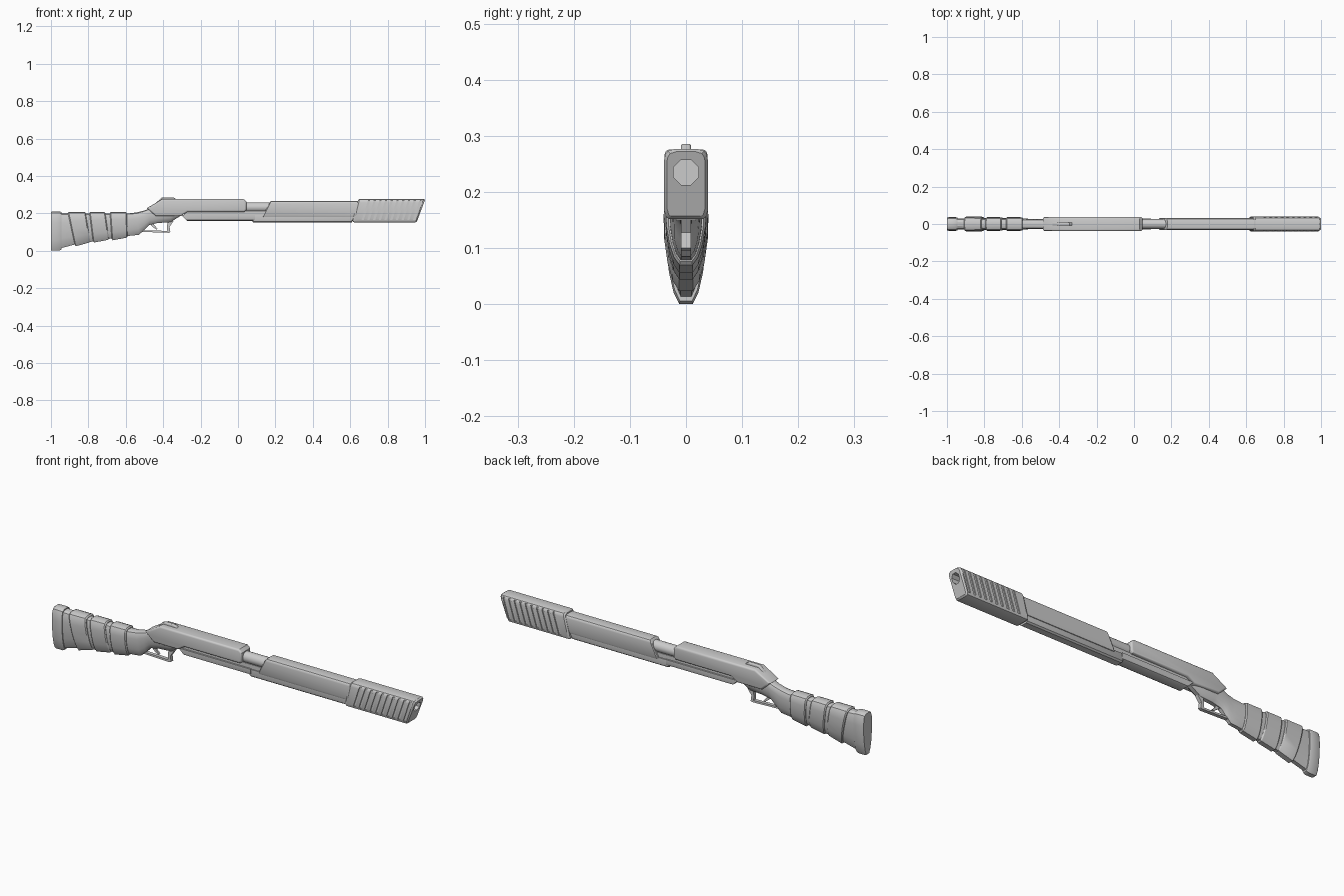
import bpy, bmesh, math

if "Cube" in bpy.data.objects:
    bpy.data.objects.remove(bpy.data.objects["Cube"])

# half cross-sections: (fraction of half width, fraction of height), bottom to top
OVAL = [(.32, 0), (.6, .1), (.82, .27), (.97, .5), (1, .72), (.95, .87), (.78, .96), (.4, 1)]
BOX = [(.75, 0), (.9, .02), (1, .12), (1, .84), (.95, .92), (.83, .97), (.5, 1)]
LOW = [(.6, 0), (.9, .15), (1, .4), (1, 1)]


def finish(name, bm, angle=32):
    bmesh.ops.recalc_face_normals(bm, faces=bm.faces[:])
    me = bpy.data.meshes.new(name)
    bm.to_mesh(me)
    bm.free()
    ob = bpy.data.objects.new(name, me)
    bpy.context.collection.objects.link(ob)
    bpy.ops.object.select_all(action='DESELECT')
    ob.select_set(True)
    bpy.context.view_layer.objects.active = ob
    bpy.ops.object.shade_smooth_by_angle(angle=math.radians(angle))
    return ob


def loft(name, half, stations):
    """stations: (x at bottom, x at top, z bottom, z top, half width)"""
    outline = half + [(-u, v) for u, v in reversed(half)]
    n = len(outline)
    bm = bmesh.new()
    rings = [[bm.verts.new((xb + (xt - xb) * v, u * w, zb + (zt - zb) * v)) for u, v in outline]
             for xb, xt, zb, zt, w in stations]
    for a, b in zip(rings, rings[1:]):
        for i in range(n):
            j = (i + 1) % n
            bm.faces.new((a[i], a[j], b[j], b[i]))
    bm.faces.new(rings[0])
    bm.faces.new(rings[-1])
    return finish(name, bm)


def plate(name, profile, w, bevel=0.0):
    """x-z profile extruded to +-w in y, with bevelled rims"""
    bm = bmesh.new()
    face = bm.faces.new([bm.verts.new((x, -w, z)) for x, z in profile])
    ext = bmesh.ops.extrude_face_region(bm, geom=[face])
    moved = [g for g in ext['geom'] if isinstance(g, bmesh.types.BMVert)]
    bmesh.ops.translate(bm, verts=moved, vec=(0, 2 * w, 0))
    bmesh.ops.recalc_face_normals(bm, faces=bm.faces[:])
    if bevel:
        rim = [e for e in bm.edges if abs(e.verts[0].co.y - e.verts[1].co.y) < 1e-6]
        bmesh.ops.bevel(bm, geom=rim, offset=bevel, segments=3, profile=.5, affect='EDGES')
    return finish(name, bm)


def cut(ob, cutter):
    m = ob.modifiers.new("cut", 'BOOLEAN')
    m.operation, m.solver, m.object = 'DIFFERENCE', 'EXACT', cutter
    bpy.context.view_layer.objects.active = ob
    bpy.ops.object.modifier_apply(modifier=m.name)
    bpy.data.objects.remove(cutter)


# Stock core and wrist
loft("stock_core", OVAL, [
    (-.96, -.96, .01, .203, .029), (-.87, -.88, .034, .2, .031), (-.7, -.7, .062, .2, .031),
    (-.58, -.58, .08, .2, .029), (-.53, -.54, .085, .205, .026), (-.5, -.5, .112, .215, .026),
    (-.475, -.47, .138, .228, .028), (-.43, -.43, .148, .235, .03),
    (-.36, -.36, .153, .24, .031), (-.29, -.29, .198, .24, .031)])

# Butt pad
loft("butt_pad", OVAL, [
    (-1, -1, .003, .207, .033), (-.994, -.994, 0, .21, .036),
    (-.955, -.955, 0, .21, .037), (-.945, -.945, .006, .207, .034)])

# Wrapped bands round the stock: bottom/top start, bottom/top end, bottom heights, half width
bands = [(-.872, -.91, -.79, -.815, .024, .044, .040),
         (-.775, -.795, -.69, -.71, .044, .058, .037),
         (-.675, -.685, -.59, -.595, .056, .070, .037)]
for k, (b0, t0, b1, t1, z0, z1, w) in enumerate(bands):
    loft(f"stock_band_{k + 1}", OVAL, [
        (b0, t0, z0 + .006, .203, w - .004), (b0 + .005, t0 + .005, z0, .208, w),
        (b1 - .005, t1 - .005, z1, .208, w - .001), (b1, t1, z1 + .006, .203, w - .005)])

# Receiver shell, rear sight ridge and lower frame
plate("receiver_shell", [
    (-.487, .228), (-.405, .276), (.03, .276), (.045, .262), (.045, .22), (.035, .208),
    (-.27, .208), (-.305, .186), (-.44, .186), (-.465, .208)], .038, .009)
plate("rear_sight", [(-.46, .235), (-.41, .283), (-.40, .286), (-.345, .286), (-.325, .272),
                     (-.33, .25), (-.44, .23)], .009, .004)
loft("lower_frame", LOW, [
    (-.272, -.305, .16, .192, .03), (.09, .09, .16, .192, .03)])
plate("frame_rail", [(-.29, .185), (-.29, .212), (.15, .212), (.15, .185)], .022)

# Trigger guard and trigger
plate("trigger_guard", [
    (-.535, .112), (-.52, .101), (-.37, .096), (-.362, .1), (-.366, .128), (-.345, .158),
    (-.375, .158), (-.38, .13), (-.378, .106), (-.515, .11), (-.53, .118)], .009)
plate("trigger", [(-.478, .155), (-.462, .132), (-.436, .113), (-.43, .118),
                  (-.447, .136), (-.452, .155)], .005)

# Barrel and magazine tube
bm = bmesh.new()
bmesh.ops.create_cone(bm, cap_ends=True, segments=20, radius1=.027, radius2=.027, depth=.7)
for v in bm.verts:
    x, y, z = v.co
    v.co = (z + .33, x, y + .232)
finish("barrel", bm)
loft("magazine_tube", LOW, [(.078, .085, .154, .19, .024), (.085, .09, .15, .19, .027),
                            (.61, .61, .15, .19, .027)])
loft("magazine_end", LOW, [(.58, .58, .155, .19, .026), (.64, .64, .165, .19, .026)])

# Sliding fore-end with slanted rear edge
loft("fore_end", BOX, [(.13, .172, .182, .262, .03), (.135, .178, .18, .267, .033),
                       (.64, .66, .18, .267, .033)])

# Muzzle shroud, sheared, with bore and slanted side slots
shroud = loft("muzzle_shroud", BOX, [
    (.612, .642, .157, .272, .034), (.62, .65, .152, .277, .039),
    (.949, .992, .152, .277, .039), (.957, 1, .157, .272, .034)])
bm = bmesh.new()
bmesh.ops.create_cone(bm, cap_ends=True, segments=8, radius1=.024, radius2=.024, depth=.2)
for v in bm.verts:
    x, y, z = v.co
    a = math.pi / 8
    v.co = (z + 1.0, x * math.cos(a) - y * math.sin(a), x * math.sin(a) + y * math.cos(a) + .235)
cut(shroud, finish("bore_cutter", bm))
bm = bmesh.new()
for side in (-1, 1):
    for k in range(10):
        verts = bmesh.ops.create_cube(bm, size=1)['verts']
        for v in verts:
            x, y, z = v.co
            v.co = (.667 + .0305 * k + x * .012 + (z + .5) * .034, side * .044 + y * .02,
                    .217 + z * .104)
cut(shroud, finish("slot_cutter", bm))
bpy.context.view_layer.objects.active = shroud
shroud.select_set(True)
bpy.ops.object.shade_smooth_by_angle(angle=math.radians(32))
